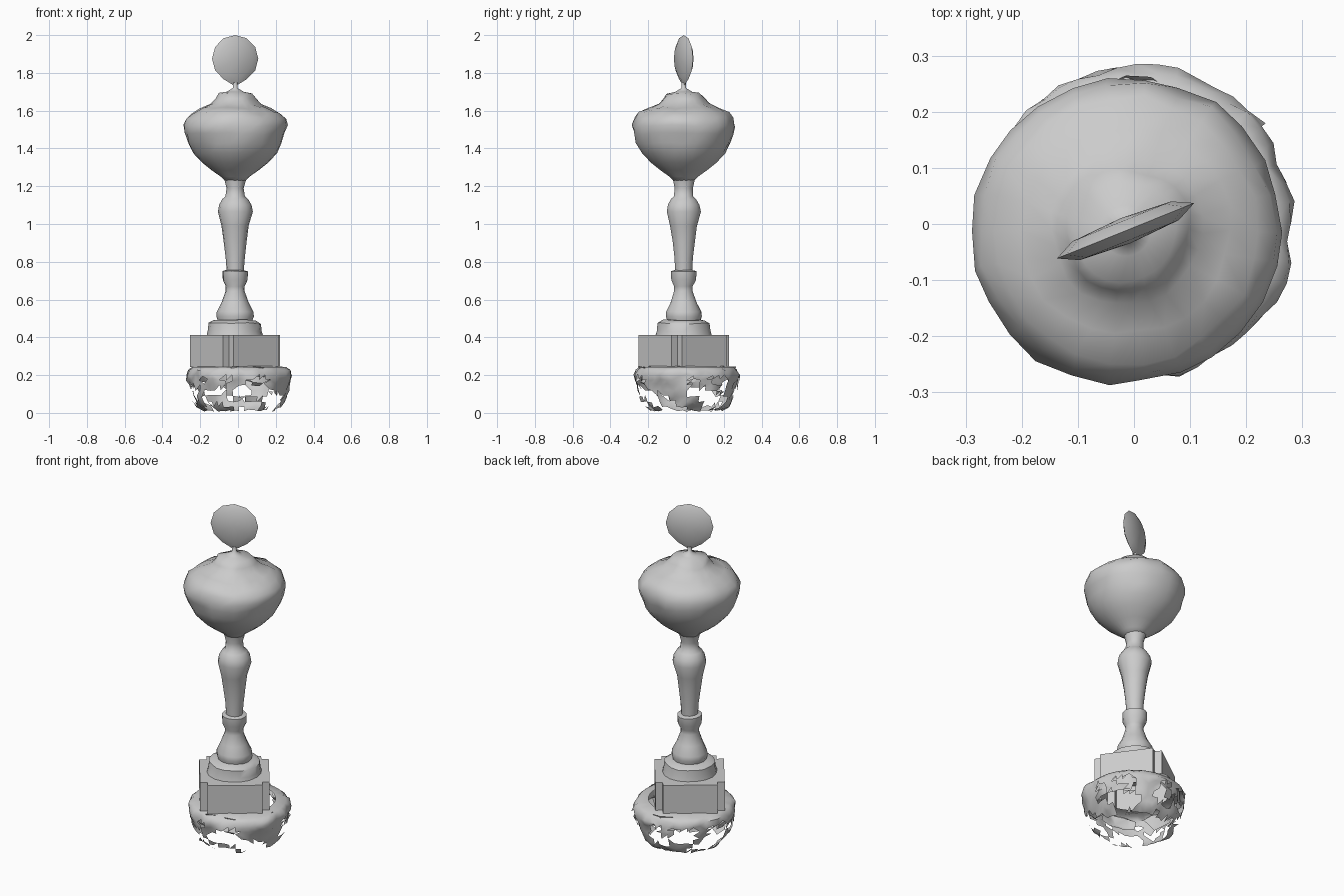
import bpy, bmesh, math, random
from mathutils import Vector, noise

random.seed(7)
cube = bpy.data.objects.get("Cube")
if cube:
    bpy.data.objects.remove(cube)

grey = bpy.data.materials.new("plain grey")
grey.use_nodes = True
grey.diffuse_color = (0.6, 0.6, 0.6, 1)
grey.node_tree.nodes["Principled BSDF"].inputs["Base Color"].default_value = (0.6, 0.6, 0.6, 1)

CENTRE = Vector((-0.015, -0.012, 0))
BASE_CENTRE = Vector((0.006, 0.004, 0))


def finish(name, bm, angle=50):
    """Turn a bmesh into a grey object with smooth shading and sharp edges."""
    mesh = bpy.data.meshes.new(name)
    bm.to_mesh(mesh)
    bm.free()
    mesh.materials.append(grey)
    obj = bpy.data.objects.new(name, mesh)
    bpy.context.collection.objects.link(obj)
    bpy.ops.object.select_all(action='DESELECT')
    obj.select_set(True)
    bpy.context.view_layer.objects.active = obj
    bpy.ops.object.shade_smooth_by_angle(angle=math.radians(angle))
    return obj


def lathe(profile, sides, centre=CENTRE, caps=True):
    """Rings of (radius, height) joined by quads."""
    bm = bmesh.new()
    rings = []
    for r, z in profile:
        rings.append([bm.verts.new(centre + Vector((r * math.cos(a), r * math.sin(a), z)))
                      for a in (math.tau * i / sides for i in range(sides))])
    for low, high in zip(rings, rings[1:]):
        for i in range(sides):
            j = (i + 1) % sides
            bm.faces.new((low[i], low[j], high[j], high[i]))
    if caps:
        bm.faces.new(rings[0][::-1])
        bm.faces.new(rings[-1])
    return bm


def wobble(bm, amount, scale):
    """Gentle uneven surface, as on worn metal."""
    for v in bm.verts:
        v.co += noise.noise_vector(v.co * scale) * amount


# Hollow square plinth, turned almost corner-on, with cut corners and no floor
bm = bmesh.new()
bmesh.ops.create_cube(bm, size=1)
bmesh.ops.scale(bm, vec=(0.375, 0.375, 0.17), verts=bm.verts)
uprights = [e for e in bm.edges if abs(e.verts[0].co.z - e.verts[1].co.z) > 0.1]
bmesh.ops.bevel(bm, geom=uprights, offset=0.04, segments=2, affect='EDGES')
bm.normal_update()
bmesh.ops.delete(bm, geom=[f for f in bm.faces if f.normal.z < -0.9], context='FACES')
plinth = finish("plinth", bm, 48)
plinth.rotation_euler.z = math.radians(36)
plinth.location = CENTRE + Vector((0, 0, 0.328))

# Round step on the plinth
bm = lathe([(0.15, 0.405), (0.142, 0.435), (0.138, 0.475), (0.11, 0.49)], 18)
wobble(bm, 0.008, 9)
finish("plinth_step", bm)

# Lower and upper parts of the turned stem
bm = lathe([(0.088, 0.48), (0.097, 0.51), (0.095, 0.535), (0.071, 0.585), (0.05, 0.645),
            (0.05, 0.67), (0.066, 0.705), (0.069, 0.75), (0.045, 0.757)], 14)
wobble(bm, 0.005, 9)
finish("lower_stem", bm)
bm = lathe([(0.046, 0.75), (0.05, 0.82), (0.06, 0.91), (0.072, 0.99), (0.092, 1.065),
            (0.085, 1.1), (0.068, 1.13), (0.052, 1.145), (0.048, 1.19), (0.06, 1.24)], 14)
wobble(bm, 0.005, 9)
finish("upper_stem", bm)

# Bowl with its domed lid
bm = lathe([(0.05, 1.225), (0.075, 1.25), (0.125, 1.285), (0.175, 1.325), (0.222, 1.375),
            (0.25, 1.43), (0.265, 1.48), (0.276, 1.52), (0.262, 1.56), (0.235, 1.59),
            (0.185, 1.615), (0.135, 1.635), (0.11, 1.66), (0.09, 1.685), (0.045, 1.7),
            (0.012, 1.72), (0.012, 1.75)], 26)
for v in bm.verts:
    # Shallow dent in the front right of the lid
    dent = (v.co - Vector((0.1, -0.19, 1.6))).length
    if dent < 0.09:
        v.co.z -= 0.025 * (1 - dent / 0.09)
    if 1.4 < v.co.z < 1.69:
        v.co += noise.noise_vector(v.co * 12) * 0.014
finish("bowl_and_lid", bm, 60)

# Lens-shaped disc on top
bm = bmesh.new()
rim = []
for i in range(12):
    a = math.tau * i / 12 - math.pi / 2
    stretch = 1.17 if i == 0 else 1
    rim.append(Vector((0.132 * math.cos(a), 0, 0.125 * math.sin(a) * stretch)))
edge = [bm.verts.new(p) for p in rim]
for side in (-1, 1):
    inner = [bm.verts.new(p * 0.72 + Vector((0, side * 0.018, 0))) for p in rim]
    for i in range(12):
        j = (i + 1) % 12
        bm.faces.new((edge[i], edge[j], inner[j], inner[i]))
    middle = bm.verts.new((0, side * 0.024, 0))
    for i in range(12):
        bm.faces.new((inner[i], inner[(i + 1) % 12], middle))
bmesh.ops.recalc_face_normals(bm, faces=bm.faces)
disc = finish("top_disc", bm)
disc.rotation_euler.z = math.radians(22)
disc.location = CENTRE + Vector((0, 0, 1.875))

# Hollow round base: whole at the shoulder, torn into broad strands below
bm = lathe([(0.195, 0.248), (0.25, 0.242), (0.272, 0.225), (0.28, 0.2), (0.277, 0.175),
            (0.268, 0.15), (0.26, 0.12), (0.25, 0.09), (0.238, 0.06), (0.22, 0.035),
            (0.185, 0.012)], 48, BASE_CENTRE, caps=False)
bmesh.ops.triangulate(bm, faces=bm.faces)
torn = []
for f in bm.faces:
    c = f.calc_center_median()
    width = 1 if c.z > 0.185 else 0.26 if c.z > 0.14 else 0.1 if c.z > 0.05 else 0.16
    if abs(noise.noise(c * 6.5 + Vector((3, 1, 0)))) > width:
        torn.append(f)
bmesh.ops.delete(bm, geom=torn, context='FACES')
for v in bm.verts:
    if v.co.z < 0.235:
        push = 1 + noise.noise(v.co * 14) * 0.07 + random.uniform(-0.015, 0.015)
        v.co.x *= push
        v.co.y *= push
        v.co.z = max(0, v.co.z + random.uniform(-0.006, 0.006))
finish("broken_base", bm, 50)

# Crumpled inner layer behind the torn shoulder
bm = lathe([(0.25, 0.235), (0.235, 0.2), (0.25, 0.165), (0.235, 0.135)], 30,
           BASE_CENTRE, caps=False)
bmesh.ops.triangulate(bm, faces=bm.faces)
torn = []
for f in bm.faces:
    c = f.calc_center_median()
    if noise.noise(c * 10) > (0.25 if c.z > 0.17 else -0.1):
        torn.append(f)
bmesh.ops.delete(bm, geom=torn, context='FACES')
for v in bm.verts:
    v.co += Vector([random.uniform(-0.012, 0.012) for _ in range(3)])
finish("inner_scraps", bm, 50)
